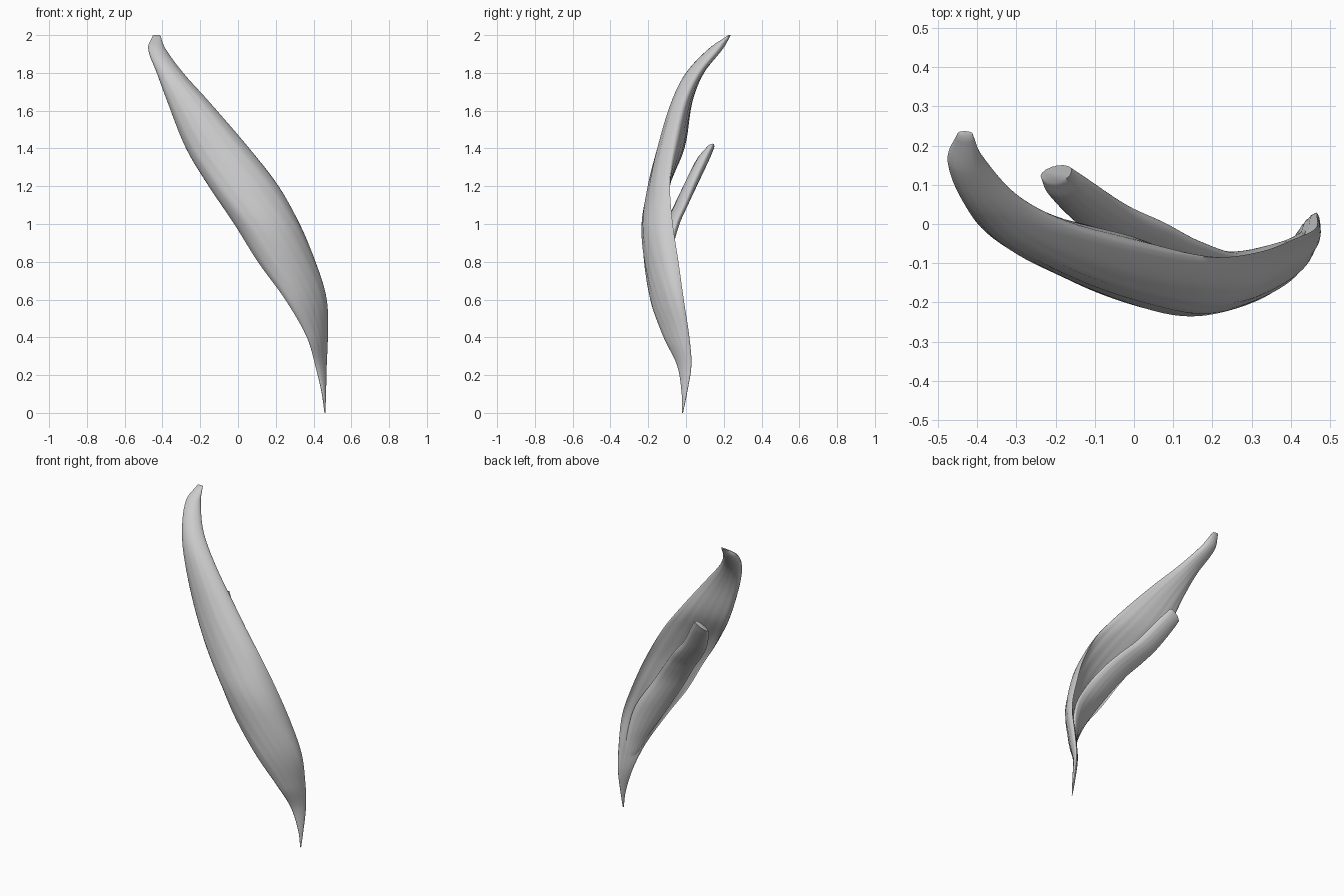
import bpy, bmesh, math

if "Cube" in bpy.data.objects:
    bpy.data.objects.remove(bpy.data.objects["Cube"])

AROUND = 40   # points around each section
STEPS = 6     # interpolated sections between key sections


def spline(keys):
    """Catmull-Rom through the key sections, respecting uneven spacing in z."""
    n = len(keys)

    def slope(i, k):
        a, b = keys[max(i - 1, 0)], keys[min(i + 1, n - 1)]
        return (b[k] - a[k]) / (b[0] - a[0])

    rows = []
    for i in range(n - 1):
        p, q = keys[i], keys[i + 1]
        h = q[0] - p[0]
        for s in range(STEPS + (i == n - 2)):
            t = s / STEPS
            h00, h10 = 2*t**3 - 3*t*t + 1, t**3 - 2*t*t + t
            h01, h11 = 3*t*t - 2*t**3, t**3 - t*t
            rows.append([p[0] + h * t] + [
                h00 * p[k] + h10 * h * slope(i, k) + h01 * q[k] + h11 * h * slope(i + 1, k)
                for k in range(1, 7)])
    return rows


def loft(name, keys, tilt=0.0, fibre=0.0):
    """Loft lens sections: z, left x/y, right x/y, front bulge, back bulge."""
    bm = bmesh.new()
    rings = []
    rows = spline(keys)
    for j, (z, xl, yl, xr, yr, f, b) in enumerate(rows):
        dx, dy = xr - xl, yr - yl
        length = math.hypot(dx, dy) or 1e-6
        nx, ny = dy / length, -dx / length      # towards the front
        ring = []
        for i in range(AROUND):
            a = 2 * math.pi * i / AROUND
            s = (1 - math.cos(a)) / 2
            w = math.sin(a)
            off = f * w if w >= 0 else b * w
            # shallow lengthwise fibre grooves
            off += fibre * abs(w) * math.sin(s * 34 + z * 2.5) * min(1, length / 0.3)
            lift = tilt * (s - 0.5) * (j / (len(rows) - 1)) ** 4
            ring.append(bm.verts.new((xl + dx * s + nx * off,
                                      yl + dy * s + ny * off, z + lift)))
        rings.append(ring)
    for r0, r1 in zip(rings, rings[1:]):
        for i in range(AROUND):
            k = (i + 1) % AROUND
            bm.faces.new((r0[i], r0[k], r1[k], r1[i]))
    bm.faces.new(rings[0][::-1])
    bm.faces.new(rings[-1])
    bmesh.ops.recalc_face_normals(bm, faces=bm.faces)
    me = bpy.data.meshes.new(name)
    bm.to_mesh(me)
    bm.free()
    ob = bpy.data.objects.new(name, me)
    bpy.context.collection.objects.link(ob)
    bpy.context.view_layer.objects.active = ob
    ob.select_set(True)
    bpy.ops.object.shade_smooth_by_angle(angle=math.radians(50))
    ob.select_set(False)
    return ob


# Long curved outer belly, tapering to a tendon point at the floor
loft("long_belly", [
    (0.00, .458, -.020, .462, -.016, .002, .002),
    (0.10, .446, -.022, .464, .004, .008, .008),
    (0.25, .410, -.045, .466, .028, .018, .010),
    (0.40, .365, -.115, .468, .018, .035, .008),
    (0.60, .250, -.175, .463, -.012, .065, -.010),
    (0.80, .105, -.170, .405, -.040, .105, -.030),
    (1.00, -.020, -.140, .325, -.070, .125, -.030),
    (1.20, -.155, -.095, .215, -.085, .110, .000),
    (1.40, -.275, -.030, .060, -.070, .100, .035),
    (1.65, -.375, .010, -.155, -.015, .072, .035),
    (1.80, -.430, .065, -.290, .055, .060, .035),
    (1.93, -.476, .165, -.385, .160, .040, .035),
    (2.00, -.450, .232, -.412, .230, .006, .006),
], fibre=0.003)

# Shorter inner belly, lying behind the outer one with a free blunt end
loft("short_belly", [
    (0.32, .405, -.060, .445, -.005, .008, .008),
    (0.45, .350, -.110, .440, -.020, .015, .015),
    (0.65, .230, -.145, .400, -.050, .025, .025),
    (0.85, .100, -.130, .280, -.085, .035, .030),
    (1.00, .000, -.085, .175, -.055, .035, .033),
    (1.10, -.080, -.040, .090, -.010, .035, .033),
    (1.20, -.150, .012, -.005, .032, .036, .034),
    (1.35, -.225, .090, -.115, .105, .036, .030),
    (1.40, -.238, .120, -.160, .140, .024, .018),
], tilt=0.05, fibre=0.002)
